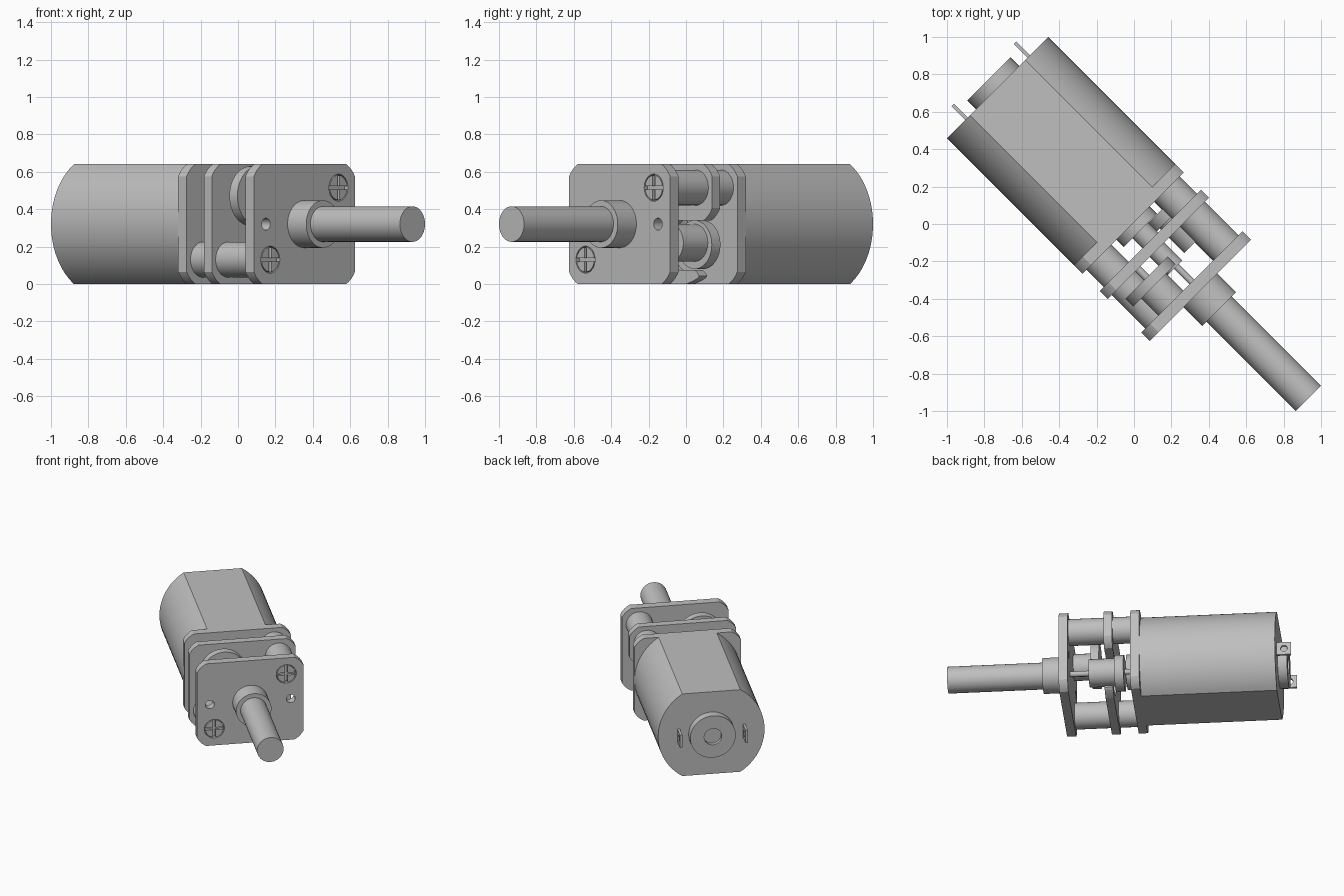
import bpy, bmesh, math
from mathutils import Matrix

if "Cube" in bpy.data.objects:
    bpy.data.objects.remove(bpy.data.objects["Cube"])

MID = 0.32                                   # height of the motor axis
TURN = Matrix.Rotation(-math.pi / 4, 4, 'Z')  # local x runs along the shaft

metal = bpy.data.materials.new("grey_metal")
metal.use_nodes = True
grey = (0.52, 0.52, 0.52, 1)
metal.diffuse_color = grey
metal.node_tree.nodes["Principled BSDF"].inputs["Base Color"].default_value = grey


def prism(name, profile, u0, u1):
    """Extrude a (side, height) profile along the shaft direction."""
    bm = bmesh.new()
    face = bm.faces.new([bm.verts.new((u0, v, z)) for v, z in profile])
    out = bmesh.ops.extrude_face_region(bm, geom=[face])
    moved = [g for g in out["geom"] if isinstance(g, bmesh.types.BMVert)]
    bmesh.ops.translate(bm, verts=moved, vec=(u1 - u0, 0, 0))
    bmesh.ops.recalc_face_normals(bm, faces=bm.faces)
    bmesh.ops.transform(bm, matrix=TURN, verts=bm.verts)
    mesh = bpy.data.meshes.new(name)
    bm.to_mesh(mesh)
    bm.free()
    mesh.materials.append(metal)
    ob = bpy.data.objects.new(name, mesh)
    bpy.context.scene.collection.objects.link(ob)
    return ob


def circle(v, z, r, n=48):
    return [(v + r * math.cos(2 * math.pi * i / n),
             z + r * math.sin(2 * math.pi * i / n)) for i in range(n)]


def rod(name, v, z, r, u0, u1):
    return prism(name, circle(v, z, r), u0, u1)


def rect(v0, v1, z0, z1):
    return [(v0, z0), (v1, z0), (v1, z1), (v0, z1)]


def rounded(points, r=0.065, n=6):
    """Round every corner of a polygon with a quadratic arc."""
    out = []
    for i, p in enumerate(points):
        ends = []
        for q in (points[i - 1], points[(i + 1) % len(points)]):
            d = math.dist(p, q)
            t = min(r, d * 0.45) / d
            ends.append((p[0] + (q[0] - p[0]) * t, p[1] + (q[1] - p[1]) * t))
        a, b = ends
        for k in range(n + 1):
            t = k / n
            out.append(tuple((1 - t) ** 2 * a[j] + 0.6 * t * (1 - t) * p[j]
                             + 1.4 * t * (1 - t) * (a[j] + b[j]) / 2
                             + t * t * b[j] for j in (0, 1)))
    return out


def cut(ob, *cutters):
    """Subtract the cutters, bake the result and remove them."""
    for c in cutters:
        m = ob.modifiers.new("cut", 'BOOLEAN')
        m.operation, m.solver, m.object = 'DIFFERENCE', 'EXACT', c
    deps = bpy.context.evaluated_depsgraph_get()
    mesh = bpy.data.meshes.new_from_object(ob.evaluated_get(deps))
    ob.modifiers.clear()
    ob.data = mesh
    for c in cutters:
        bpy.data.objects.remove(c)


# Motor can: a round body with flat top and bottom
R = 0.382
flat = math.asin(MID / R)
arc = [-flat + 2 * flat * i / 24 for i in range(25)]
can = [(R * math.cos(a), MID + R * math.sin(a)) for a in arc]
can += [(-v, z) for v, z in reversed(can)]
prism("motor_can", can, -1.032, -0.07)

# Rear bearing housing with a shallow bore
housing = rod("rear_bearing", 0, MID, 0.163, -1.098, -1.03)
cut(housing, rod("bore", 0, MID, 0.063, -1.2, -1.07))

# Electrical terminals with eyelets
for side, v in (("left", 0.235), ("right", -0.235)):
    tab = prism(side + "_terminal", rect(v - 0.009, v + 0.009, MID - 0.05, MID + 0.05),
                -1.135, -1.02)
    bpy.ops.mesh.primitive_cylinder_add(vertices=24, radius=0.024, depth=0.1)
    eye = bpy.context.object
    eye.matrix_world = (TURN @ Matrix.Translation((-1.085, v, MID))
                        @ Matrix.Rotation(math.pi / 2, 4, 'X'))
    cut(tab, eye)

# Gearbox plates; the middle one is notched around the lower gear
square = rounded(rect(-R, R, 0, 2 * MID))
prism("rear_plate", square, -0.07, -0.006)
notched = [(-R, 0), (0.25, 0), (0.31, 0.075), (0.04, 0.075),
           (0.04, 0.34), (R, 0.34), (R, 2 * MID), (-R, 2 * MID)]
prism("middle_plate", rounded(notched), 0.124, 0.184)
front = prism("front_plate", square, 0.438, 0.502)

# Spacer pillars and cross-head screws at opposite corners
SCREWS = ((0.258, MID + 0.195), (-0.258, MID - 0.19))
cutters = [rod("hole", s * 0.29, MID, 0.032, 0.4, 0.6) for s in (-1, 1)]
for v, z in SCREWS:
    cutters.append(rod("recess", v, z, 0.072, 0.47, 0.6))
cut(front, *cutters)
for i, (v, z) in enumerate(SCREWS):
    rod(f"pillar_{i + 1}", v, z, 0.095, -0.01, 0.44)
    screw = rod(f"screw_{i + 1}", v, z, 0.066, 0.46, 0.502)
    cut(screw,
        prism("slot", rect(v - 0.1, v + 0.1, z - 0.009, z + 0.009), 0.482, 0.6),
        prism("slot", rect(v - 0.009, v + 0.009, z - 0.1, z + 0.1), 0.482, 0.6))

# Gear train: motor boss, lower gear, upper gear, and centre pinions
rod("motor_boss", 0, MID, 0.125, -0.01, 0.048)
rod("motor_pinion", 0, MID, 0.06, 0.04, 0.126)
rod("lower_gear", 0.18, 0.21, 0.13, 0.05, 0.115)
rod("lower_pinion", 0.18, 0.22, 0.1, 0.11, 0.30)
rod("lower_axle", 0.18, 0.22, 0.02, -0.01, 0.44)
rod("upper_gear", -0.155, 0.47, 0.16, 0.25, 0.31)
rod("upper_pinion", -0.16, 0.47, 0.095, 0.3, 0.44)
rod("upper_axle", -0.155, 0.47, 0.02, 0.18, 0.26)
rod("centre_pinion", -0.01, MID, 0.055, 0.18, 0.32)
rod("centre_axle", 0, MID, 0.018, 0.3, 0.44)

# Output bushing and shaft
rod("output_bushing", 0, MID, 0.127, 0.5, 0.643)
rod("output_shaft", 0, MID, 0.095, 0.64, 1.319)

# Smooth the round walls and keep the edges sharp
bpy.ops.object.select_all(action='DESELECT')
for ob in bpy.context.scene.objects:
    if ob.type == 'MESH':
        ob.select_set(True)
        bpy.context.view_layer.objects.active = ob
bpy.ops.object.shade_smooth_by_angle(angle=math.radians(30))
